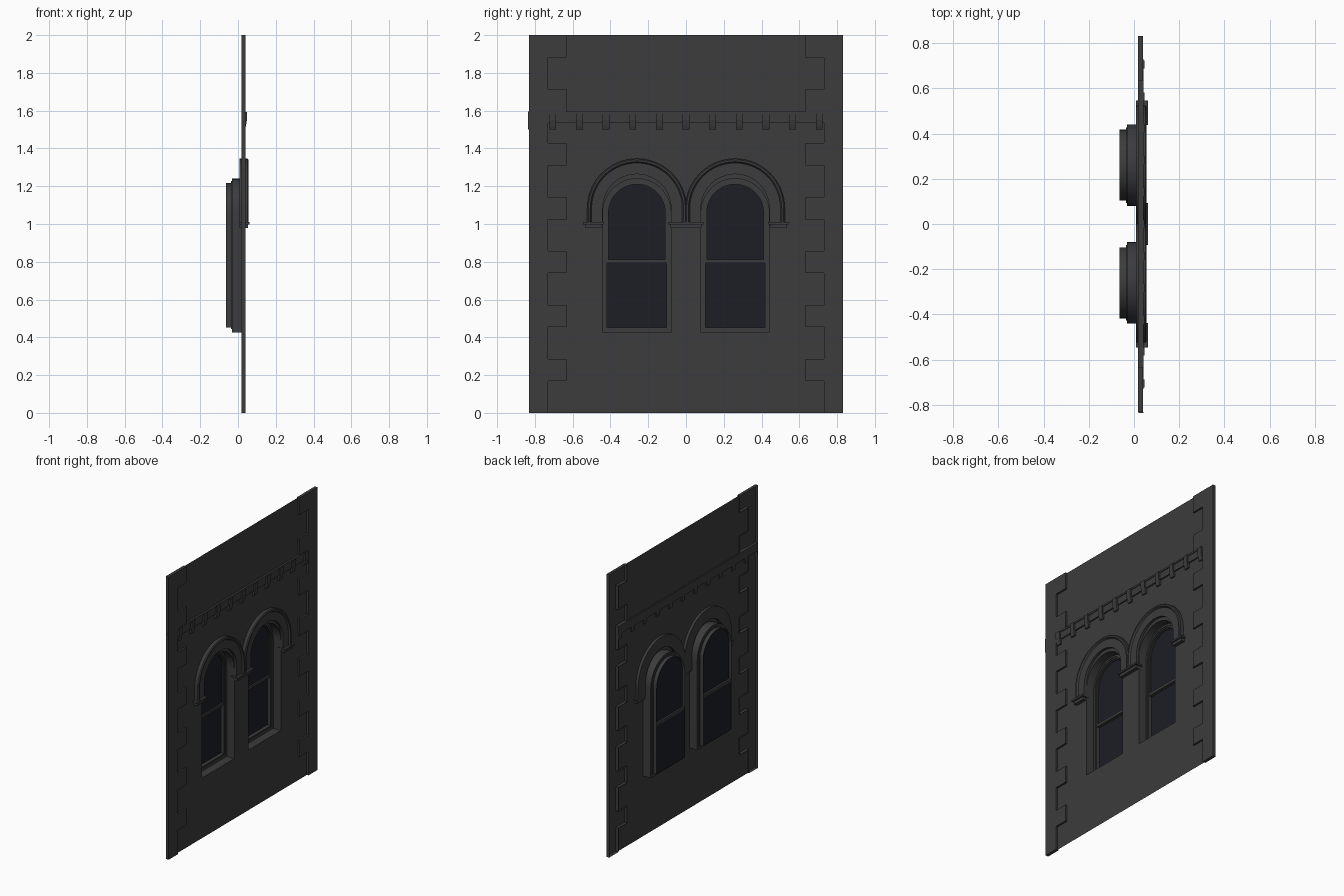
import bpy, bmesh, math

if "Cube" in bpy.data.objects:
    bpy.data.objects.remove(bpy.data.objects["Cube"])

def material(name, rgb):
    m = bpy.data.materials.new(name)
    m.diffuse_color = (*rgb, 1)
    m.use_nodes = True
    m.node_tree.nodes["Principled BSDF"].inputs["Base Color"].default_value = m.diffuse_color
    return m

STONE = material("dark_stone", (0.045, 0.045, 0.045))
GLASS = material("dark_glass", (0.012, 0.013, 0.018))
WALL_X, QUOIN_X, BACK_X = 0.027, 0.04, 0.008
HALF_W, HEIGHT, WIN_Y = 0.832, 2.0, 0.26

def finish(name, bm, mat=STONE, smooth=False):
    me = bpy.data.meshes.new(name)
    bmesh.ops.remove_doubles(bm, verts=bm.verts, dist=1e-5)
    bm.to_mesh(me)
    bm.free()
    me.materials.append(mat)
    ob = bpy.data.objects.new(name, me)
    bpy.context.collection.objects.link(ob)
    if smooth:
        bpy.ops.object.select_all(action='DESELECT')
        ob.select_set(True)
        bpy.context.view_layer.objects.active = ob
        bpy.ops.object.shade_smooth_by_angle(angle=math.radians(30))
    return ob

def loft(name, loops, closed=True, fill=False, mat=STONE, smooth=False):
    """Skin between (x, [(y, z)...]) loops, optionally capping the last."""
    bm = bmesh.new()
    rows = [[bm.verts.new((x, y, z)) for y, z in pts] for x, pts in loops]
    n = len(rows[0])
    for a, b in zip(rows, rows[1:]):
        for i in range(n if closed else n - 1):
            j = (i + 1) % n
            bm.faces.new((a[i], a[j], b[j], b[i]))
    if fill:
        bm.faces.new(rows[-1])
    return finish(name, bm, mat, smooth)

def arch(c, r, z0, spring, n=24):
    """Round-headed outline, anticlockwise from bottom right to bottom left."""
    arc = [(c + r * math.cos(math.pi * i / n), spring + r * math.sin(math.pi * i / n))
           for i in range(n + 1)]
    return [(c + r, z0)] + arc + [(c - r, z0)]

def rect(y0, y1, z0, z1):
    return [(y0, z0), (y1, z0), (y1, z1), (y0, z1)]

def box(name, x0, x1, y0, y1, z0, z1, mat=STONE):
    bm = bmesh.new()
    bmesh.ops.create_cube(bm, size=1)
    for v in bm.verts:
        v.co = (x0 + (v.co.x + .5) * (x1 - x0), y0 + (v.co.y + .5) * (y1 - y0),
                z0 + (v.co.z + .5) * (z1 - z0))
    return finish(name, bm, mat)

# toothed quoin line, seven repeats of a narrow and a wide block
teeth, period = [], HEIGHT / 7
for k in range(7):
    z = k * period
    teeth += [(0.73, z), (0.73, z + 0.168), (0.632, z + 0.168), (0.632, z + period)]

# wall sheet with two arched openings
bm = bmesh.new()
outline = teeth + [(-y, z) for y, z in reversed(teeth)]
openings = [arch(s * WIN_Y, 0.18, 0.425, 1.06) for s in (-1, 1)]
for pts in [outline] + openings:
    vs = [bm.verts.new((WALL_X, y, z)) for y, z in pts]
    for a, b in zip(vs, vs[1:] + vs[:1]):
        bm.edges.new((a, b))
bmesh.ops.triangle_fill(bm, use_beauty=True, use_dissolve=False,
                        edges=bm.edges[:], normal=(1, 0, 0))
finish("wall", bm)

# corner quoins
right = [(HALF_W, 0), (HALF_W, HEIGHT)] + teeth[::-1]
left = [(-y, z) for y, z in reversed(right)]
for side, pts in (("right", right), ("left", left)):
    loft(side + "_quoins", [(0.018, pts), (QUOIN_X, pts)], fill=True)

# string course and its brackets
box("string_course", 0.018, 0.036, -0.832, 0.73, 1.535, 1.595)
box("string_course_cap", 0.018, 0.041, -0.73, 0.73, 1.583, 1.595)
box("string_course_end", 0.02, 0.041, -0.836, -0.83, 1.5, 1.595)
profile = [(0.02, 1.5), (0.036, 1.5), (0.041, 1.515), (0.047, 1.55), (0.047, 1.592), (0.02, 1.592)]
for k in range(-5, 6):
    bm = bmesh.new()
    a, b = [[bm.verts.new((x, k * 0.141 + dy, z)) for x, z in profile] for dy in (-0.018, 0.018)]
    bm.faces.new(a)
    bm.faces.new(b[::-1])
    for i in range(len(a)):
        j = (i + 1) % len(a)
        bm.faces.new((a[j], a[i], b[i], b[j]))
    finish("bracket", bm)

for s, side in ((-1, "left"), (1, "right")):
    c = s * WIN_Y
    # stepped reveal and sash frame
    steps = [(WALL_X, .18, .425), (-.032, .18, .425), (-.032, .167, .445), (-.036, .167, .445),
             (-.036, .157, .452), (-.063, .157, .452)]
    loft(side + "_window_reveal", [(x, arch(c, r, z, 1.06)) for x, r, z in steps], smooth=True)
    # upper and lower sashes with their glass
    sash = [(-.042, .157, .8), (-.042, .15, .81), (-.05, .15, .81)]
    loft(side + "_upper_sash", [(x, arch(c, r, z, 1.06)) for x, r, z in sash])
    loft(side + "_upper_glass", [(-.05, arch(c, .15, .8, 1.06))], fill=True, mat=GLASS)
    loft(side + "_lower_glass", [(-.061, rect(c - .157, c + .157, .452, .8))], fill=True, mat=GLASS)
    box(side + "_meeting_rail", -.063, -.04, c - .157, c + .157, .793, .812)
    # hood mould, trimmed where the pair meets in the middle
    hood = [(BACK_X, .263), (.05, .263), (.056, .257), (.056, .247), (.045, .24),
            (.045, .181), (BACK_X, .181), (BACK_X, .263)]
    loft(side + "_hood_mould",
         [(x, [(s * max(s * y, 0), z) for y, z in arch(c, r, 1.0, 1.083, 28)]) for x, r in hood],
         closed=False, smooth=True)

# imposts carrying the hoods
for name, y0, y1 in (("left", -.545, -.437), ("middle", -.092, .092), ("right", .437, .545)):
    box(name + "_impost_cap", BACK_X, .062, y0, y1, .998, 1.01)
    box(name + "_impost_base", BACK_X, .052, y0 + .01, y1 - .01, .978, .998)
